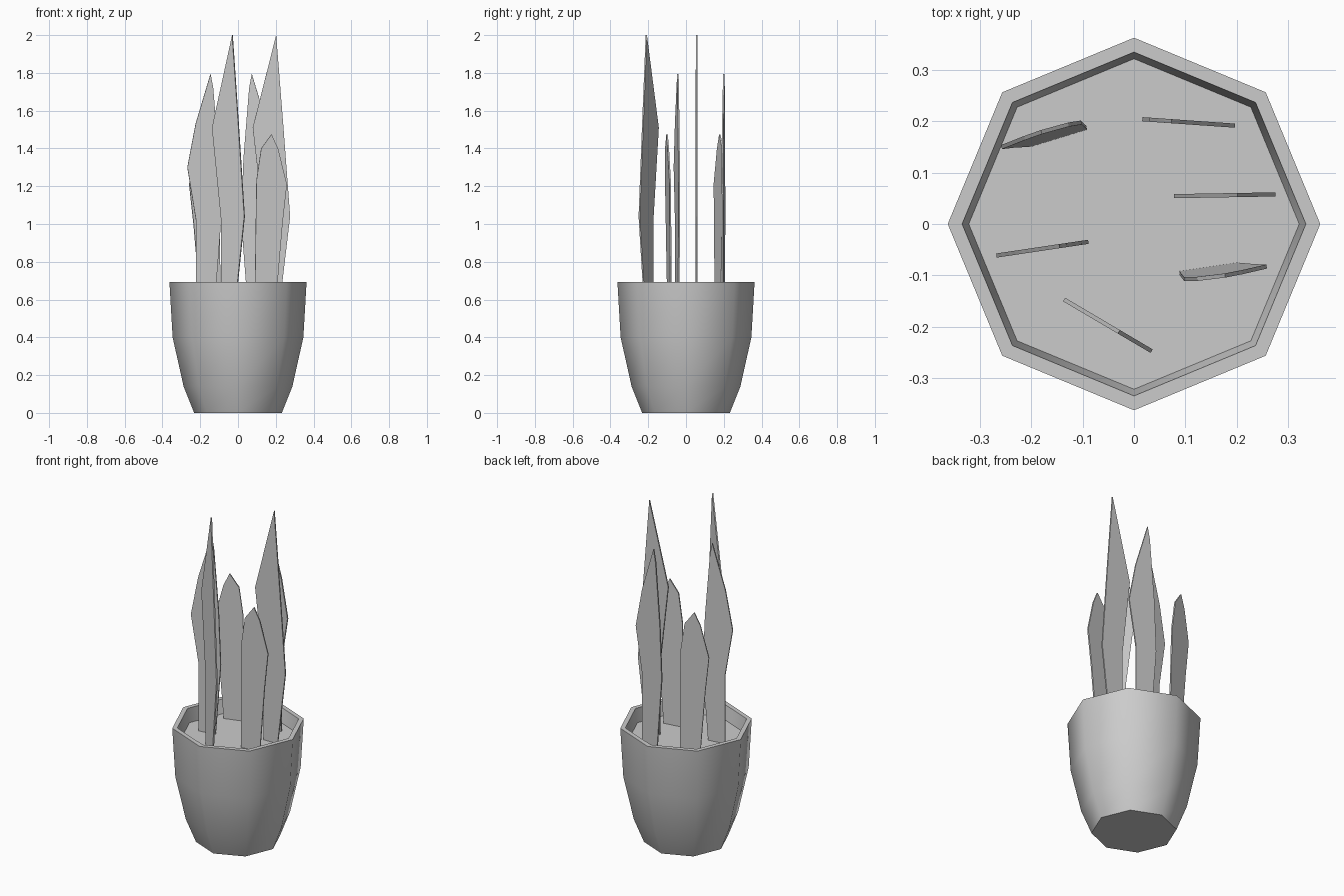
import bpy, bmesh, math
from mathutils import Matrix, Vector

if "Cube" in bpy.data.objects:
    bpy.data.objects.remove(bpy.data.objects["Cube"])

SIDES = 8
SOIL_Z = 0.61


def finish(name, bm):
    bmesh.ops.recalc_face_normals(bm, faces=bm.faces)
    mesh = bpy.data.meshes.new(name)
    bm.to_mesh(mesh)
    bm.free()
    obj = bpy.data.objects.new(name, mesh)
    bpy.context.collection.objects.link(obj)
    return obj


def ring(bm, r, z):
    return [bm.verts.new((r * math.cos(i * math.tau / SIDES),
                          r * math.sin(i * math.tau / SIDES), z)) for i in range(SIDES)]


# Pot: octagonal lathe, outside bottom up over the rim and down the inside
bm = bmesh.new()
profile = [(0.232, 0), (0.288, 0.14), (0.346, 0.40), (0.363, 0.692),
           (0.335, 0.692), (0.322, SOIL_Z)]
rings = [ring(bm, r, z) for r, z in profile]
bm.faces.new(rings[0])
for a, b in zip(rings, rings[1:]):
    for i in range(SIDES):
        j = (i + 1) % SIDES
        bm.faces.new((a[i], a[j], b[j], b[i]))
pot = finish("pot", bm)
bpy.context.view_layer.objects.active = pot
pot.select_set(True)
bpy.ops.object.shade_smooth_by_angle(angle=math.radians(50))
pot.select_set(False)

# Soil: flat octagon inside the pot
bm = bmesh.new()
bm.faces.new(ring(bm, 0.322, SOIL_Z))
soil = finish("soil", bm)
soil.data.flip_normals() if soil.data.polygons[0].normal.z < 0 else None


# Leaf: flat outline (across, height) with thickness, leaned and turned into place
def leaf(name, outline, x, y, turn, lean=0.0, thick=0.008):
    bm = bmesh.new()
    face = bm.faces.new([bm.verts.new((s, -thick / 2 - lean * (z - 1.05), z))
                         for s, z in outline])
    ext = bmesh.ops.extrude_face_region(bm, geom=[face], use_keep_orig=True)
    verts = [v for v in ext["geom"] if isinstance(v, bmesh.types.BMVert)]
    bmesh.ops.translate(bm, verts=verts, vec=Vector((0, thick, 0)))
    bm.transform(Matrix.Translation((x, y, 0)) @ Matrix.Rotation(math.radians(turn), 4, 'Z'))
    return finish(name, bm)


TALL = [(-0.045, SOIL_Z), (0.047, SOIL_Z), (0.098, 1.04), (0.062, 1.52),
        (0.024, 2.0), (-0.10, 1.51), (-0.045, 1.03)]
MEDIUM = [(-0.045, SOIL_Z), (0.058, SOIL_Z), (0.09, 1.03), (0.077, 1.35),
          (0.047, 1.72), (0.033, 1.795), (-0.047, 1.53), (-0.091, 1.30), (-0.045, 1.02)]
SHORT = [(-0.087, SOIL_Z), (0.028, SOIL_Z), (0.06, 1.0), (0.083, 1.21),
         (0.035, 1.40), (0.0, 1.475), (-0.055, 1.40), (-0.08, 1.23)]

leaf("tall_leaf_front", [(s * 1.0, z) for s, z in TALL], -0.05, -0.198, -30.5)
leaf("tall_leaf_right", TALL, 0.178, 0.056, 1)
leaf("medium_leaf_left", MEDIUM, -0.178, -0.048, 8.5)
leaf("medium_leaf_back", MEDIUM, 0.106, 0.198, 176)
leaf("short_leaf_right", SHORT, 0.176, -0.092, 8.5, lean=0.02)
leaf("short_leaf_left", SHORT, -0.178, 0.171, 197, lean=0.02)
